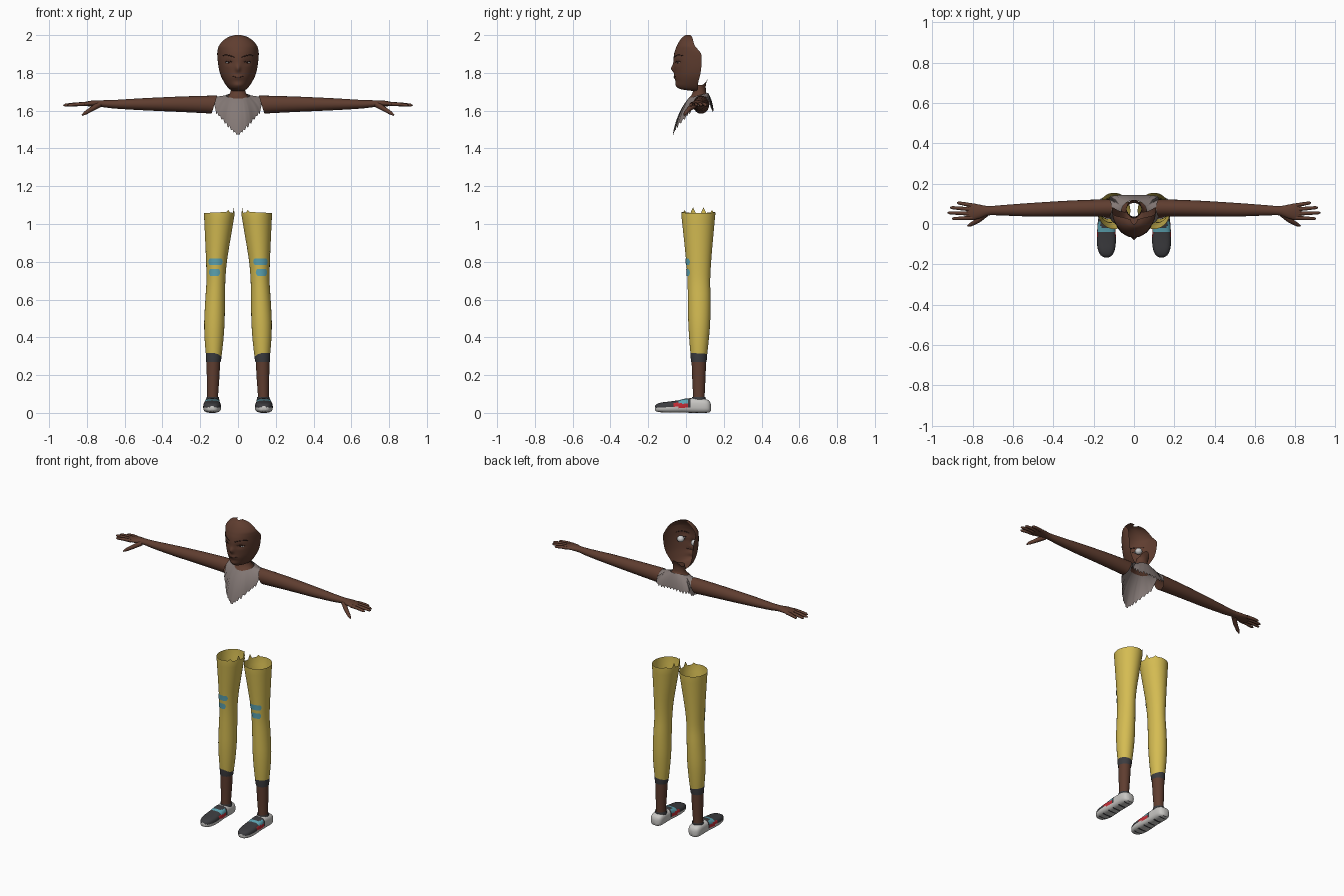
import bpy, bmesh, math, random
from mathutils import Vector

random.seed(4)
if "Cube" in bpy.data.objects:
    bpy.data.objects.remove(bpy.data.objects["Cube"], do_unlink=True)


def material(name, r, g, b):
    m = bpy.data.materials.new(name)
    m.use_nodes = True
    m.diffuse_color = (r, g, b, 1)
    node = next(n for n in m.node_tree.nodes if n.type == 'BSDF_PRINCIPLED')
    node.inputs["Base Color"].default_value = (r, g, b, 1)
    node.inputs["Roughness"].default_value = 0.8
    return m


SKIN = material("brown skin", .115, .047, .029)
DARK = material("dark brow", .03, .013, .01)
WHITE = material("eye white", .6, .6, .6)
SHIRT = material("grey shirt", .23, .19, .18)
YELLOW = material("yellow leggings", .66, .50, .085)
BLUE = material("blue patch", .11, .38, .46)
CUFF = material("charcoal", .045, .045, .05)
SOLE = material("light sole", .58, .57, .55)
RED = material("red accent", .55, .025, .035)


def loft(name, rings, mats, closed=True, caps=False, mirror=False, rule=None, angle=50):
    """Skin a list of equal-length point rings."""
    bm = bmesh.new()
    rows = [[bm.verts.new(p) for p in r] for r in rings]
    n = len(rows[0])
    for j in range(len(rows) - 1):
        for i in range(n if closed else n - 1):
            k = (i + 1) % n
            f = bm.faces.new((rows[j][i], rows[j][k], rows[j + 1][k], rows[j + 1][i]))
            if rule:
                f.material_index = rule(f.calc_center_median(), j)
    if caps:
        bm.faces.new(rows[0])
        bm.faces.new(rows[-1])
    bmesh.ops.recalc_face_normals(bm, faces=bm.faces)
    me = bpy.data.meshes.new(name)
    bm.to_mesh(me)
    bm.free()
    ob = bpy.data.objects.new(name, me)
    bpy.context.collection.objects.link(ob)
    for m in mats:
        me.materials.append(m)
    if mirror:
        ob.modifiers.new("mirror", 'MIRROR')
    bpy.ops.object.select_all(action='DESELECT')
    ob.select_set(True)
    bpy.context.view_layer.objects.active = ob
    bpy.ops.object.shade_smooth_by_angle(angle=math.radians(angle))
    return ob


def spline(keys, steps):
    """Catmull-Rom resampling of tuples."""
    out = []
    for i in range(len(keys) - 1):
        a, b, c, d = (keys[max(0, min(len(keys) - 1, i + k))] for k in (-1, 0, 1, 2))
        for s in range(steps):
            t = s / steps
            out.append(tuple(q + .5 * t * (r - p + t * (2*p - 5*q + 4*r - s2 + t * (3*(q - r) + s2 - p)))
                             for p, q, r, s2 in zip(a, b, c, d)))
    return out + [keys[-1]]


def lookup(rows, v):
    """Linear lookup in rows sorted by their first value."""
    for a, b in zip(rows, rows[1:]):
        if v <= b[0]:
            t = max(0, (v - a[0]) / max(b[0] - a[0], 1e-6))
            return [p + (q - p) * t for p, q in zip(a, b)]
    return list(rows[-1])


def tube(name, path, radii, mat, n=10, mirror=False):
    """Round tapered tube along a short path."""
    pts = [Vector(p) for p in path]
    rings = []
    for i, p in enumerate(pts):
        d = (pts[min(i + 1, len(pts) - 1)] - pts[max(i - 1, 0)]).normalized()
        u = d.cross(Vector((0, .3, 1))).normalized()
        w = d.cross(u)
        rings.append([p + radii[i] * (u * math.cos(a) + w * math.sin(a))
                      for a in (2 * math.pi * k / n for k in range(n))])
    return loft(name, rings, [mat], caps=True, mirror=mirror, angle=70)


def gauss(x, z, cx, cz, sx, sz):
    return math.exp(-((x - cx) / sx) ** 2 - ((z - cz) / sz) ** 2)


# Head: open-backed shell; rows are z, half width, front y, rim y
head = spline([(1.705, .03, .03, .06), (1.714, .045, -.03, .06), (1.73, .06, -.049, .062),
               (1.755, .076, -.055, .066), (1.785, .091, -.06, .074), (1.82, .101, -.063, .08),
               (1.86, .107, -.067, .082), (1.9, .11, -.063, .08), (1.925, .107, -.056, .062),
               (1.945, .1, -.048, .046), (1.97, .08, -.034, .038), (1.99, .05, -.017, .032),
               (2.0, .015, 0, .022)], 5)


def relief(x, z):
    return (-.016 * gauss(x, z, 0, 1.823, .013, .018) - .006 * gauss(x, z, 0, 1.778, .03, .012)
            - .004 * gauss(x, z, 0, 1.735, .025, .012) + .007 * gauss(abs(x), z, .047, 1.855, .024, .014))


def face_y(x, z):
    _, w, yf, yb = lookup(head, z)
    return yb - (yb - yf) * math.sqrt(max(0, 1 - (x / w) ** 2)) + relief(x, z)


rings = []
for z, w, yf, yb in head:
    ts = [math.pi * (k / 56 - .5) for k in range(57)]
    rings.append([(w * math.sin(t), yb - (yb - yf) * math.cos(t) + relief(w * math.sin(t), z), z) for t in ts])
loft("head", rings, [SKIN], closed=False, angle=80)


def ball(name, loc, scale, mat):
    rings = [[(loc[0] + scale[0] * math.sin(v) * math.cos(u), loc[1] + scale[1] * math.sin(v) * math.sin(u),
               loc[2] + scale[2] * math.cos(v)) for u in (math.pi * k / 10 for k in range(20))]
             for v in (math.pi * (j + .05) / 10.1 for j in range(11))]
    loft(name, rings, [mat], caps=True, mirror=True, angle=80)


# Facial features
ey = face_y(.05, 1.855)
ball("eyeballs", (.05, ey + .026, 1.855), (.022, .022, .02), WHITE)
ball("eye_openings", (.05, ey, 1.855), (.016, .004, .004), WHITE)
ball("irises", (.049, ey - .002, 1.855), (.005, .004, .0042), DARK)
for name, x0, x1, zf, r in (("brows", .02, .085, lambda t: 1.882 + .012 * math.sin(2.4 * t), .0026),
                            ("upper_lids", .031, .07, lambda t: 1.857 + .005 * math.sin(math.pi * t), .002),
                            ("mouth_line", 0, .034, lambda t: 1.777 + .007 * t * t, .0016)):
    path = [(x0 + (x1 - x0) * t, face_y(x0 + (x1 - x0) * t, zf(t)), zf(t)) for t in (k / 8 for k in range(9))]
    tube(name, path, [r] * 8 + [r * .4], DARK, 6, True)

# Neck: open tube with a raised nape
neck = spline([(1.664, .066, .01, .115, .022), (1.68, .05, .027, .108, .015), (1.7, .04, .036, .105, .01),
               (1.722, .037, .037, .106, .02), (1.735, .037, .037, .12, .042)], 3)
loft("neck", [[(w * math.sin(a), (yf + yb) / 2 - (yb - yf) / 2 * math.cos(a),
                z + lift * max(0, -math.cos(a)) ** 2) for a in (math.pi * k / 16 for k in range(32))]
              for z, w, yf, yb, lift in neck], [SKIN], angle=80)

# Torn shirt yoke: keys are angle from the front, x, y, z of the torn edge
hem = spline([(0, 0, -.07, 1.47), (30, .05, -.047, 1.515), (50, .088, -.005, 1.56), (70, .118, .025, 1.6),
              (90, .128, .075, 1.668), (112, .122, .122, 1.64), (135, .108, .14, 1.6), (180, 0, .145, 1.605)], 4)
cols = []
for k in range(41):
    deg = 180 * k / 40
    a = math.radians(deg)
    i = Vector((.062 * math.sin(a), .065 - .052 * math.cos(a), 1.68 - .014 * math.cos(a)))
    o = Vector(lookup(hem, deg)[1:])
    if abs(deg - 90) > 20:
        o.z += random.uniform(.004, .012) * (-1) ** k
    c = Vector((i.x + (o.x - i.x) * .75, i.y + (o.y - i.y) * .75, i.z + (o.z - i.z) * .4))
    cols.append([(1 - t) ** 2 * i + 2 * t * (1 - t) * c + t * t * o for t in (s / 10 for s in range(11))])
loft("shirt_yoke", cols, [SHIRT], closed=False, mirror=True, angle=80)

# Arms and palms: x, y, z, y radius, z radius
arm = spline([(.125, .08, 1.632, .043, .048), (.3, .077, 1.634, .04, .041), (.5, .071, 1.634, .034, .032),
              (.65, .068, 1.634, .026, .023), (.72, .066, 1.637, .023, .018), (.765, .062, 1.638, .034, .016),
              (.805, .061, 1.636, .042, .012), (.83, .06, 1.634, .036, .007)], 4)
loft("arms", [[(x - (.015 * math.sin(a) if x < .13 else 0), y + ry * math.cos(a), z + rz * math.sin(a))
               for a in (math.pi * k / 10 for k in range(20))] for x, y, z, ry, rz in arm],
     [SKIN], mirror=True, angle=80)

# Fingers and thumbs
for name, y0, x1, y1 in (("little_fingers", .092, .878, .106), ("ring_fingers", .072, .913, .082),
                         ("middle_fingers", .051, .925, .056), ("index_fingers", .031, .903, .026)):
    path = [(.8 + (x1 - .8) * t, y0 + (y1 - y0) * t, 1.636 - .008 * t * t) for t in (0, .5, .9, 1)]
    tube(name, path, (.0105, .0095, .008, .003), SKIN, mirror=True)
tube("thumbs", [(.735, .05, 1.632), (.772, .018, 1.61), (.808, -.002, 1.588), (.825, -.01, 1.576)],
     (.016, .013, .01, .004), SKIN, mirror=True)

# Leggings: z, centre x, centre y, x radius, y radius
leg = spline([(.3, .128, .068, .041, .043), (.38, .127, .069, .049, .051), (.48, .125, .07, .054, .058),
              (.6, .121, .07, .052, .06), (.7, .117, .068, .05, .06), (.8, .114, .067, .055, .066),
              (.92, .107, .066, .067, .077), (1.05, .099, .065, .081, .09)], 3)


def leg_point(z, a, out=0):
    _, cx, cy, rx, ry = lookup(leg, z)
    return Vector((cx + (rx + out) * math.sin(a), cy - (ry + out) * math.cos(a), z))


turns = [2 * math.pi * k / 40 for k in range(40)]
rings = [[leg_point(r[0], a) for a in turns] for r in leg]
top = []
for k, a in enumerate(turns):
    inner = max(0, -math.sin(a)) ** 2
    p = leg_point(1.05, a)
    top.append(p + Vector((0, 0, .012 - .004 * math.sin(a) + inner * (.026 if k % 4 == 0 else -.008))))
loft("leggings", rings + [top], [YELLOW], mirror=True, angle=80)

# Knee patches
for name, z0, z1, a0, a1 in (("upper_knee_patches", .782, .817, -.62, .85),
                             ("lower_knee_patches", .726, .762, -.42, .78)):
    rows = []
    for j in range(5):
        trim = .16 if j in (0, 4) else .05 * (j % 2)
        rows.append([leg_point(z0 + (z1 - z0) * j / 4, a0 + trim + (a1 - a0 - 2 * trim) * k / 10, .003)
                     for k in range(11)])
    loft(name, rows, [BLUE], closed=False, mirror=True)


# Cuffs and shins
def column(name, rows, mat):
    loft(name, [[(cx + rx * math.sin(a), .068 - ry * math.cos(a), z) for a in turns]
                for z, cx, rx, ry in rows], [mat], mirror=True)


column("cuffs", [(.27, .13, .0385, .0405), (.29, .129, .041, .043), (.316, .128, .0425, .0445)], CUFF)
column("shins", [(.06, .134, .029, .031), (.1, .134, .029, .031), (.18, .132, .033, .035),
                 (.29, .13, .037, .039)], SKIN)
column("shoe_collars", [(.06, .134, .036, .038), (.084, .134, .033, .036)], CUFF)

# Shoes: y, half width, underside z, top z
shoe = spline([(-.165, .012, .014, .036), (-.155, .028, .007, .047), (-.13, .041, .003, .055),
               (-.09, .047, .001, .06), (-.04, .046, .001, .067), (0, .043, .001, .076), (.05, .042, 0, .078),
               (.1, .041, 0, .074), (.123, .032, .003, .063), (.132, .014, .012, .045)], 4)


def power(v, e):
    return math.copysign(abs(v) ** e, v)


def shoe_colour(c, j):
    if c.z < .006:
        return 1 if j % 4 == 0 else 0
    if c.z < .029 or c.y > .025:
        return 0
    if -.035 < c.y < .015 and .05 < c.z < .071:
        return 3
    if -.065 < c.y < .01 and c.z < .052:
        return 2
    return 1


loft("shoes", [[(.137 + w * power(math.cos(a), .6), y, (z0 + z1) / 2 + (z1 - z0) / 2 * power(math.sin(a), .75))
                for a in (math.pi * k / 16 for k in range(32))] for y, w, z0, z1 in shoe],
     [SOLE, CUFF, RED, BLUE], caps=True, mirror=True, rule=shoe_colour)
